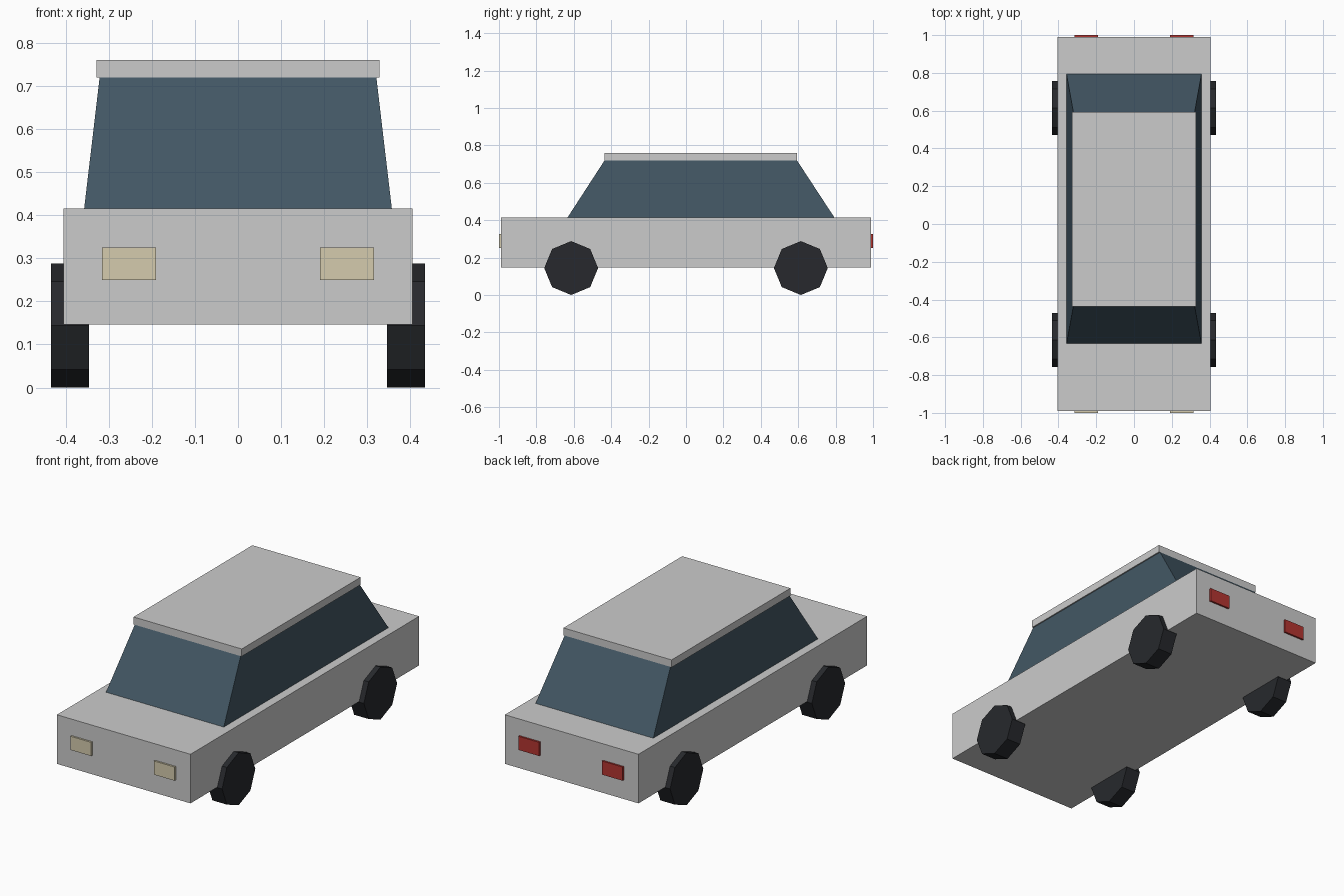
import bpy, bmesh
from math import pi
from mathutils import Matrix

if "Cube" in bpy.data.objects:
    bpy.data.objects.remove(bpy.data.objects["Cube"])


def material(name, rgb):
    m = bpy.data.materials.new(name)
    m.diffuse_color = (*rgb, 1)
    m.use_nodes = True
    m.node_tree.nodes["Principled BSDF"].inputs["Base Color"].default_value = m.diffuse_color
    return m


def finish(name, bm, mat=None):
    bmesh.ops.recalc_face_normals(bm, faces=bm.faces)
    me = bpy.data.meshes.new(name)
    bm.to_mesh(me)
    bm.free()
    ob = bpy.data.objects.new(name, me)
    bpy.context.collection.objects.link(ob)
    if mat:
        me.materials.append(mat)
    return ob


def box(name, x, y, z, mat=None, top_x=None, top_y=None):
    """Box from (min, max) ranges; the top may have its own x and y range."""
    bm = bmesh.new()
    bmesh.ops.create_cube(bm, size=1)
    for v in bm.verts:
        up = v.co.z > 0
        rx = top_x if up and top_x else x
        ry = top_y if up and top_y else y
        v.co = (rx[v.co.x > 0], ry[v.co.y > 0], z[up])
    return finish(name, bm, mat)


def wheel(name, x, y, mat):
    bm = bmesh.new()
    bmesh.ops.create_cone(bm, cap_ends=True, segments=8, radius1=0.144,
                          radius2=0.144, depth=0.088)
    bmesh.ops.transform(bm, verts=bm.verts, matrix=Matrix.Translation((x, y, 0.144))
                        @ Matrix.Rotation(pi / 2, 4, 'Y'))
    return finish(name, bm, mat)


glass = material("glass", (0.055, 0.095, 0.127))
rubber = material("rubber", (0.02, 0.022, 0.026))
lamp = material("lamp", (0.66, 0.60, 0.42))
red = material("red", (0.45, 0.035, 0.03))

# Body, glass cabin and roof
box("body", (-0.405, 0.405), (-0.99, 0.99), (0.146, 0.415))
box("cabin_glass", (-0.357, 0.357), (-0.633, 0.793), (0.415, 0.72), glass,
    top_x=(-0.321, 0.321), top_y=(-0.435, 0.593))
box("roof", (-0.328, 0.328), (-0.436, 0.593), (0.719, 0.76))

# Wheels and lights on both sides
for side, s in (("left", -1), ("right", 1)):
    wheel("front_wheel_" + side, s * 0.39, -0.614, rubber)
    wheel("rear_wheel_" + side, s * 0.39, 0.614, rubber)
    x = sorted((s * 0.19, s * 0.316))
    box("headlight_" + side, x, (-1.0, -0.98), (0.25, 0.325), lamp)
    box("tail_light_" + side, x, (0.98, 1.0), (0.25, 0.325), red)
